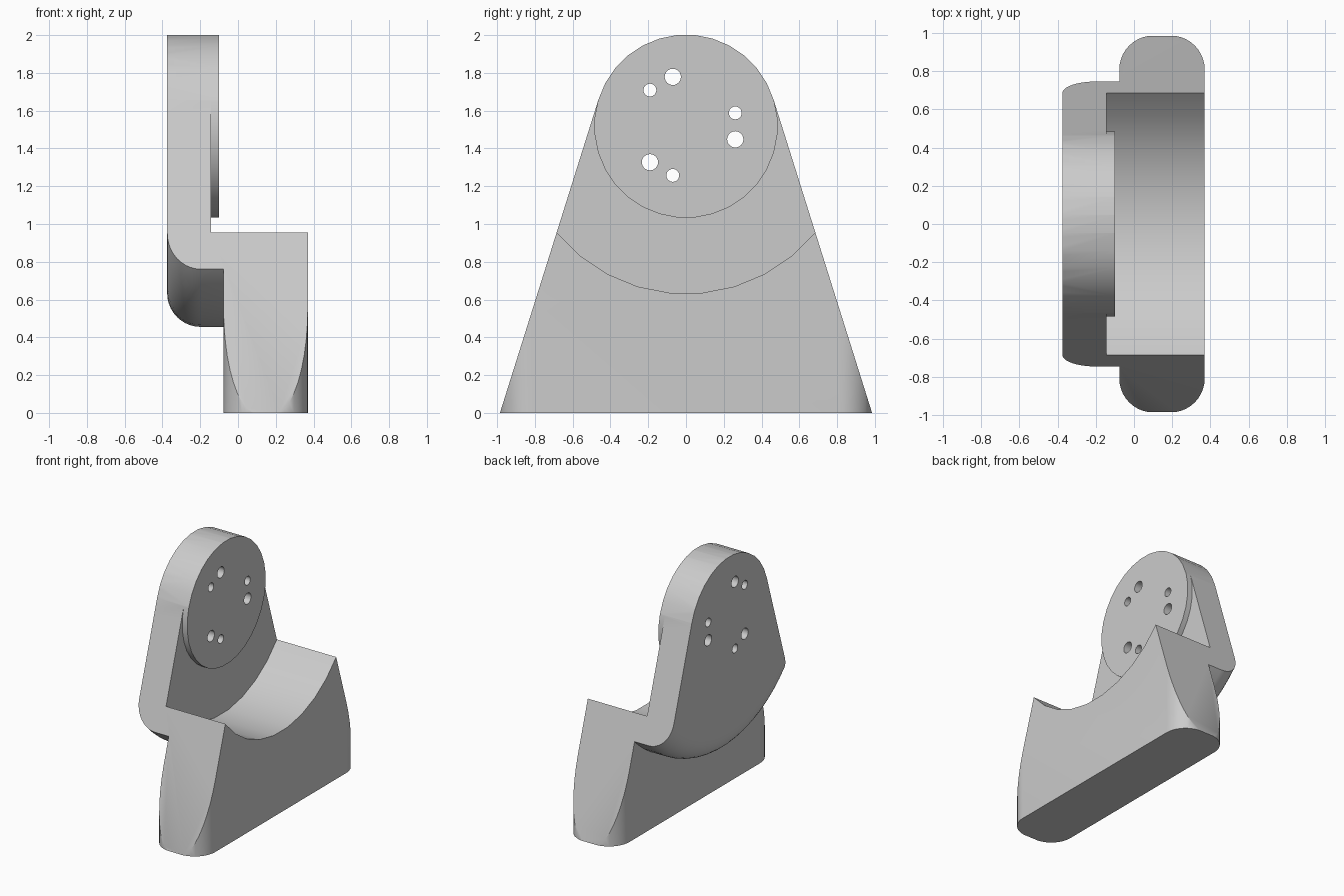
import bpy, bmesh
from math import sin, cos, pi, radians
from mathutils import Vector, Matrix

cube = bpy.data.objects.get("Cube")
if cube:
    bpy.data.objects.remove(cube, do_unlink=True)

AXIS_Z = 1.518        # height of the pivot axis, which runs along x
HEAD_R = 0.4845       # round head and raised disc
CRADLE_R = 0.887      # concave cradle in the foot
RIM_R = 1.064         # rounded lower rim of the plate
FILLET = 0.178
BACK, FRONT = -0.375, 0.37


def finish(bm, name):
    bmesh.ops.remove_doubles(bm, verts=bm.verts, dist=1e-5)
    bmesh.ops.recalc_face_normals(bm, faces=bm.faces)
    mesh = bpy.data.meshes.new(name)
    bm.to_mesh(mesh)
    bm.free()
    obj = bpy.data.objects.new(name, mesh)
    bpy.context.collection.objects.link(obj)
    return obj


def prism(name, points, direction):
    """Extrude a closed outline of 3D points."""
    bm = bmesh.new()
    face = bm.faces.new([bm.verts.new(p) for p in points])
    out = bmesh.ops.extrude_face_region(bm, geom=[face], use_keep_orig=True)
    moved = [v for v in out["geom"] if isinstance(v, bmesh.types.BMVert)]
    bmesh.ops.translate(bm, verts=moved, vec=direction)
    return finish(bm, name)


def lathe(name, profile, steps):
    """Revolve (x, radius) points about the pivot axis, with a flat facet at the bottom."""
    bm = bmesh.new()
    centre = Vector((0, 0, AXIS_Z))
    verts = [bm.verts.new((x, 0, AXIS_Z - r)) for x, r in profile]
    edges = [bm.edges.new(pair) for pair in zip(verts, verts[1:])]
    bmesh.ops.rotate(bm, verts=verts, cent=centre, matrix=Matrix.Rotation(pi / steps, 3, "X"))
    bmesh.ops.spin(bm, geom=verts + edges, cent=centre, axis=(1, 0, 0),
                   angle=2 * pi, steps=steps)
    return finish(bm, name)


def combine(target, tool, operation):
    mod = target.modifiers.new(operation.lower(), "BOOLEAN")
    mod.operation = operation
    mod.solver = "EXACT"
    mod.object = tool
    tool.hide_render = True
    bpy.context.view_layer.objects.active = target
    bpy.ops.object.modifier_apply(modifier=mod.name)
    bpy.data.objects.remove(tool, do_unlink=True)


# Plate drum with a filleted back rim
fillet = [(BACK + FILLET * (1 - cos(a)), RIM_R - FILLET * (1 - sin(a)))
          for a in (i * pi / 20 for i in range(11))]
bracket = lathe("bracket", [(BACK, 0)] + fillet + [(0.1, RIM_R), (0.1, 0)], 64)

# Foot block with rounded vertical corners
x0, x1, half = -0.077, FRONT, 0.986
corners = [(x1, half, 0), (x0, half, 90), (x0, -half, 180), (x1, -half, 270)]
outline = []
for cx, cy, start in corners:
    mx = cx - FILLET if cx == x1 else cx + FILLET
    my = cy - FILLET if cy > 0 else cy + FILLET
    for i in range(11):
        a = radians(start + i * 9)
        outline.append((mx + FILLET * cos(a), my + FILLET * sin(a), -0.1))
combine(bracket, prism("foot", outline, (0, 0, 1.2)), "UNION")

# Tapered silhouette with a round head
head = [radians(16.875 + 11.25 * i) for i in range(14)]
sides = [(-1, -0.985, 0), (-1, 0.985, 0)]
sides += [(-1, HEAD_R * cos(a), AXIS_Z + HEAD_R * sin(a)) for a in head]
combine(bracket, prism("silhouette", sides, (2, 0, 0)), "INTERSECT")

# Stepped cut that forms the cradle, the plate face and the raised disc
step_r = HEAD_R + 0.001
steps = [(-0.1, 0), (-0.1, step_r), (-0.143, step_r), (-0.143, CRADLE_R), (1, CRADLE_R), (1, 0)]
combine(bracket, lathe("cradle_cut", steps, 32), "DIFFERENCE")

# Bolt holes: three large and three small on one circle
for first, radius in ((105, 0.043), (15, 0.034)):
    for turn in range(3):
        a = radians(first + 120 * turn)
        y, z = 0.27 * cos(a), AXIS_Z + 0.27 * sin(a)
        ring = [(-1, y + radius * cos(i * pi / 12), z + radius * sin(i * pi / 12))
                for i in range(24)]
        combine(bracket, prism("bolt_hole", ring, (1.5, 0, 0)), "DIFFERENCE")

# Colour and shading
grey = bpy.data.materials.new("light_grey")
grey.use_nodes = True
colour = (0.6, 0.6, 0.6, 1)
grey.diffuse_color = colour
grey.node_tree.nodes["Principled BSDF"].inputs["Base Color"].default_value = colour
bracket.data.materials.clear()
bracket.data.materials.append(grey)
for obj in bpy.context.selected_objects:
    obj.select_set(False)
bracket.select_set(True)
bpy.context.view_layer.objects.active = bracket
bpy.ops.object.shade_smooth_by_angle(angle=radians(30))
